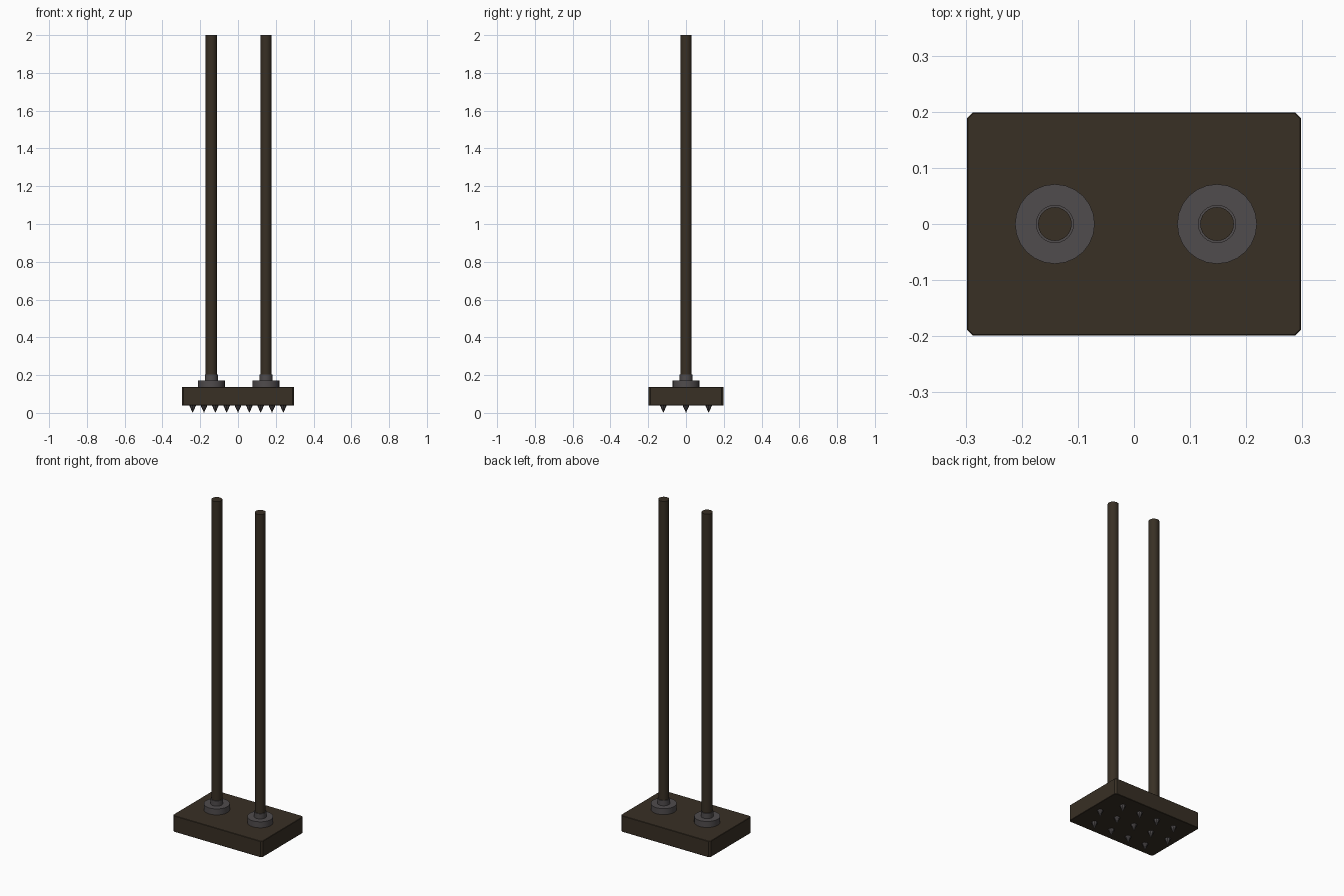
import bpy
import bmesh

cube = bpy.data.objects.get("Cube")
if cube:
    bpy.data.objects.remove(cube, do_unlink=True)


def material(name, colour):
    m = bpy.data.materials.new(name)
    m.use_nodes = True
    m.diffuse_color = colour
    bsdf = m.node_tree.nodes["Principled BSDF"]
    bsdf.inputs["Base Color"].default_value = colour
    bsdf.inputs["Roughness"].default_value = 0.8
    return m


wood = material("dark brown", (0.040, 0.029, 0.018, 1))
steel = material("dark grey", (0.080, 0.072, 0.074, 1))


def cone(name, x, y, z0, z1, r0, r1, sides, mat):
    """Upright cylinder or cone between two heights."""
    bpy.ops.mesh.primitive_cone_add(vertices=sides, radius1=r0, radius2=r1,
                                    depth=z1 - z0, location=(x, y, (z0 + z1) / 2))
    ob = bpy.context.object
    ob.name = name
    ob.data.materials.append(mat)
    bpy.ops.object.shade_smooth_by_angle(angle=0.6)
    return ob


# Base block with chamfered corners and finely eased edges
bpy.ops.mesh.primitive_cube_add(size=1, location=(0, 0, 0.0875))
base = bpy.context.object
base.name = "base_block"
base.data.materials.append(wood)
bm = bmesh.new()
bm.from_mesh(base.data)
bmesh.ops.scale(bm, vec=(0.595, 0.398, 0.097), verts=bm.verts)
upright = [e for e in bm.edges if abs(e.verts[0].co.z - e.verts[1].co.z) > 0.01]
bmesh.ops.bevel(bm, geom=upright, offset=0.01, segments=1, affect='EDGES')
rims = [e for e in bm.edges if abs(e.verts[0].co.z - e.verts[1].co.z) < 0.01]
bmesh.ops.bevel(bm, geom=rims, offset=0.002, segments=1, affect='EDGES')
bm.to_mesh(base.data)
bm.free()

# Two poles, each seated in a flanged collar
for side, x in (("right", -0.141), ("left", 0.148)):
    cone(f"{side}_flange", x, 0, 0.13, 0.172, 0.071, 0.071, 24, steel)
    cone(f"{side}_collar", x, 0, 0.165, 0.203, 0.034, 0.034, 24, steel)
    cone(f"{side}_pole", x, 0, 0.13, 2.0, 0.030, 0.030, 24, wood)

# Staggered rows of spikes under the base
for row, count in ((-1, 4), (0, 5), (1, 4)):
    for i in range(count):
        x = (i - (count - 1) / 2) * 0.12
        cone("spike", x, row * 0.12, 0.0, 0.042, 0.0, 0.019, 8, steel)
